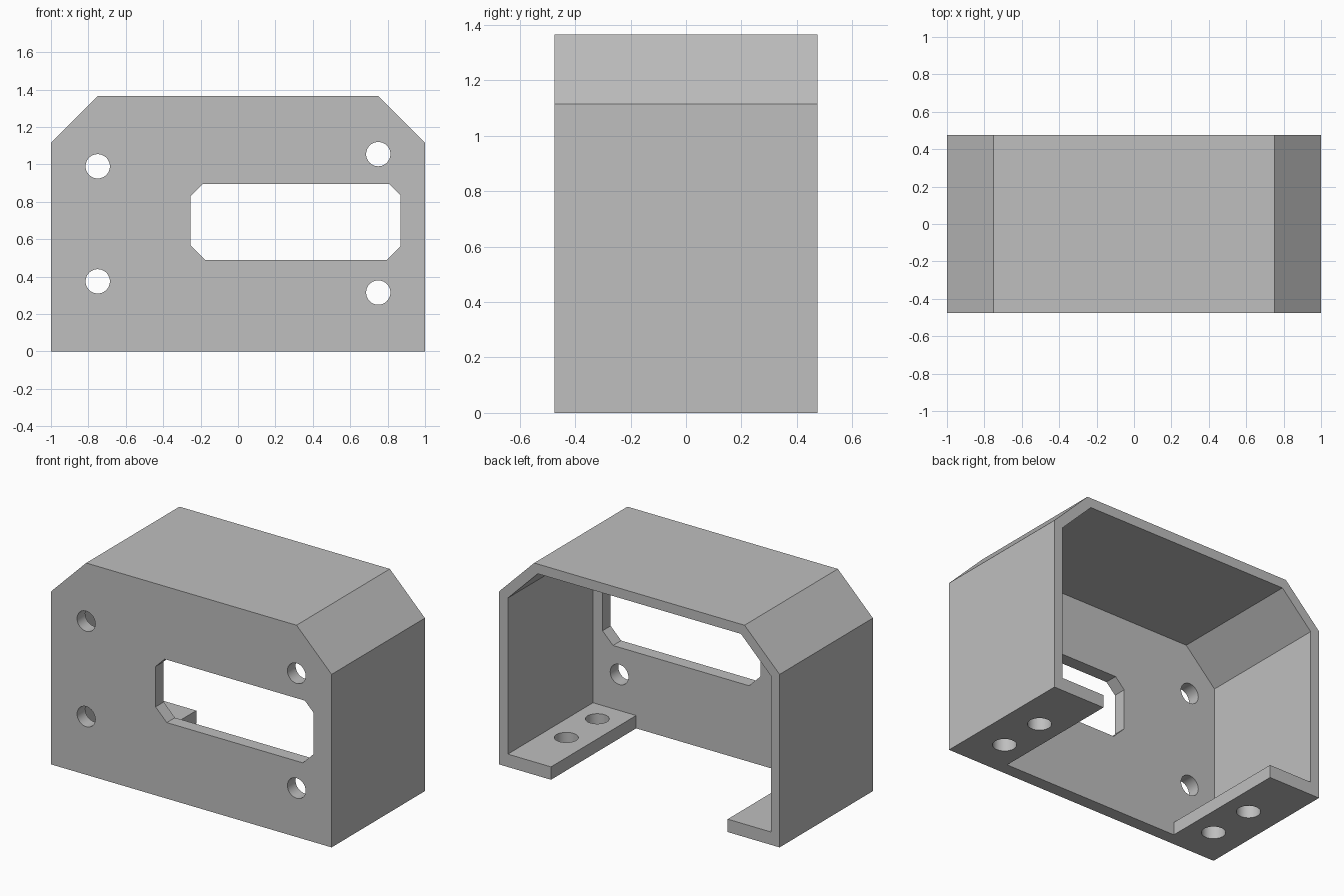
import bpy, bmesh, math
from mathutils import Matrix

cube = bpy.data.objects.get("Cube")
if cube:
    bpy.data.objects.remove(cube, do_unlink=True)

DEPTH = 0.475      # half depth
HEIGHT = 1.365
CHAMFER = 0.25     # sloped roof corners
WALL = 0.0625      # side walls and roof
PLATE = 0.083      # front plate and mounting feet
FOOT = 0.63        # inner edge of the feet

grey = bpy.data.materials.new("plain grey")
grey.use_nodes = True
colour = (0.52, 0.52, 0.52, 1)
grey.diffuse_color = colour
grey.node_tree.nodes["Principled BSDF"].inputs["Base Color"].default_value = colour


def add_object(name, bm):
    bmesh.ops.recalc_face_normals(bm, faces=bm.faces)
    mesh = bpy.data.meshes.new(name)
    bm.to_mesh(mesh)
    bm.free()
    mesh.materials.append(grey)
    obj = bpy.data.objects.new(name, mesh)
    bpy.context.collection.objects.link(obj)
    return obj


def prism(name, profile, y0, y1):
    """Extrude an (x, z) profile along y."""
    bm = bmesh.new()
    face = bm.faces.new([bm.verts.new((x, y0, z)) for x, z in profile])
    new = bmesh.ops.extrude_face_region(bm, geom=[face])["geom"]
    verts = [v for v in new if isinstance(v, bmesh.types.BMVert)]
    bmesh.ops.translate(bm, verts=verts, vec=(0, y1 - y0, 0))
    return add_object(name, bm)


def drill(name, radius, centre, axis):
    turn = Matrix.Rotation(math.pi / 2, 4, "X") if axis == "y" else Matrix()
    bm = bmesh.new()
    bmesh.ops.create_cone(bm, cap_ends=True, segments=40, radius1=radius,
                          radius2=radius, depth=0.3,
                          matrix=Matrix.Translation(centre) @ turn)
    return add_object(name, bm)


def mirrored(half):
    """Complete a right-hand half profile with its mirror image."""
    return half + [(-x, z) for x, z in reversed(half)]


# Solid body with sloped roof corners
housing = prism("bracket_housing", mirrored([
    (1, 0), (1, HEIGHT - CHAMFER), (1 - CHAMFER, HEIGHT)]), -DEPTH, DEPTH)

# Hollow inside, open at the back and between the feet
inset = WALL * math.tan(math.pi / 8)
cutters = [prism("cavity_cutter", mirrored([
    (FOOT, -0.1), (FOOT, PLATE), (1 - WALL, PLATE),
    (1 - WALL, HEIGHT - CHAMFER - inset),
    (1 - CHAMFER - inset, HEIGHT - WALL)]), PLATE - DEPTH, DEPTH + 0.1)]

# Window with clipped corners in the front plate
cutters.append(prism("window_cutter", [
    (-0.255, 0.57), (-0.175, 0.49), (0.795, 0.49), (0.87, 0.565),
    (0.87, 0.835), (0.81, 0.895), (-0.19, 0.895), (-0.255, 0.83)],
    -DEPTH - 0.1, -DEPTH + 0.2))

# Screw holes in the front plate
for x, z in [(-0.75, 0.99), (-0.75, 0.375), (0.75, 1.055), (0.75, 0.315)]:
    cutters.append(drill("screw_hole_cutter", 0.065, (x, -DEPTH, z), "y"))

# Mounting holes in both feet
for x in (-0.79, 0.79):
    for y in (-0.225, 0.09):
        cutters.append(drill("foot_hole_cutter", 0.07, (x, y, 0), "z"))

# Cut everything, then drop the cutters
bpy.ops.object.select_all(action="DESELECT")
bpy.context.view_layer.objects.active = housing
housing.select_set(True)
for cutter in cutters:
    cutter.hide_render = True
    cut = housing.modifiers.new("cut", "BOOLEAN")
    cut.operation = "DIFFERENCE"
    cut.solver = "EXACT"
    cut.object = cutter
    bpy.ops.object.modifier_apply(modifier=cut.name)
    bpy.data.objects.remove(cutter, do_unlink=True)

bpy.ops.object.shade_smooth_by_angle(angle=math.radians(30))
